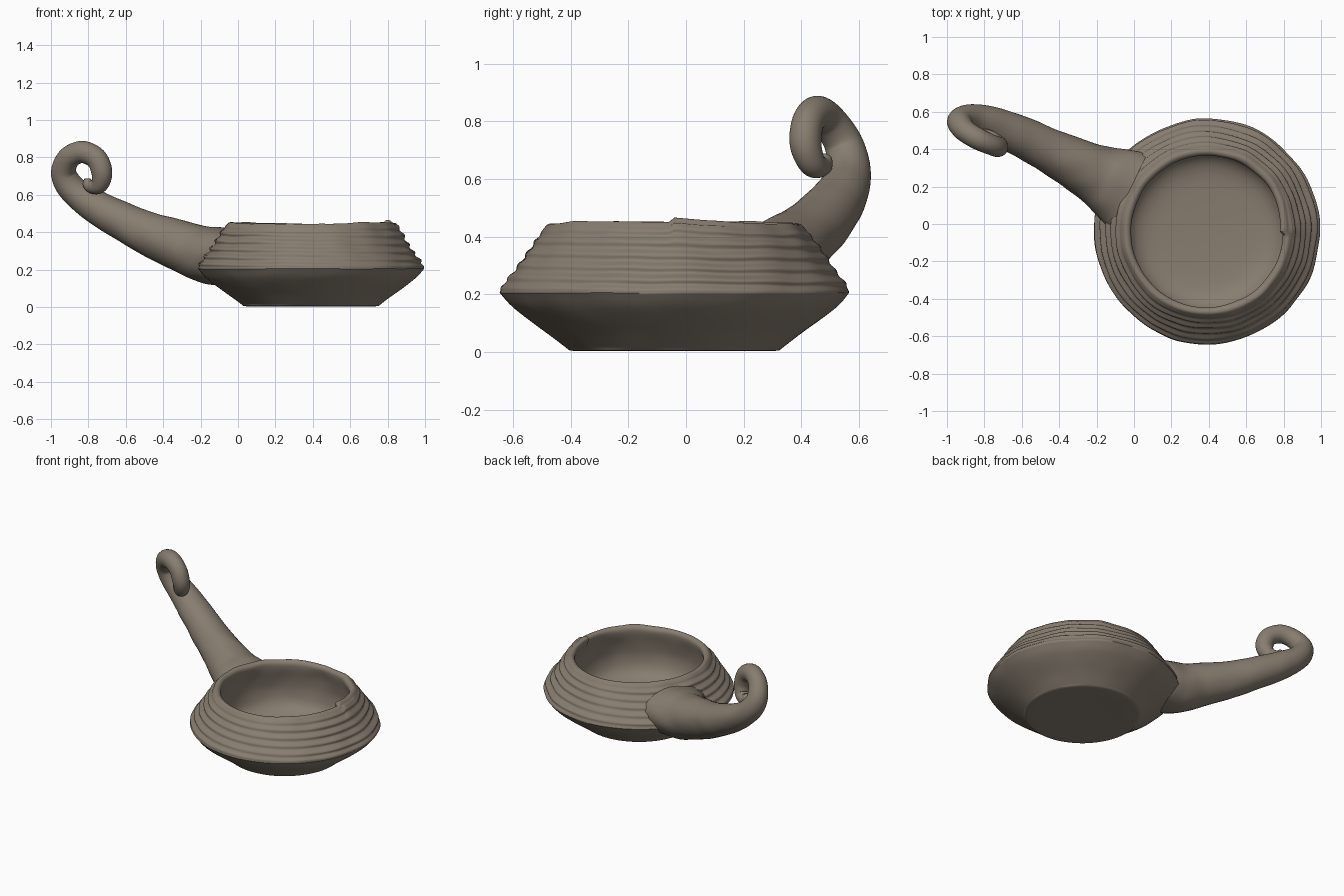
import bpy, bmesh, math
from mathutils import Vector, noise

if "Cube" in bpy.data.objects:
    bpy.data.objects.remove(bpy.data.objects["Cube"])

clay = bpy.data.materials.new("grey brown clay")
clay.diffuse_color = (0.246, 0.205, 0.162, 1)
clay.use_nodes = True
clay.node_tree.nodes["Principled BSDF"].inputs["Base Color"].default_value = clay.diffuse_color


def catmull(pts, steps):
    """Smooth curve through tuples of any length."""
    P = [pts[0]] + list(pts) + [pts[-1]]
    out = []
    for i in range(1, len(P) - 2):
        for s in range(steps):
            t = s / steps
            out.append([0.5 * (2 * b + (c - a) * t + (2 * a - 5 * b + 4 * c - d) * t * t
                               + (3 * b - a - 3 * c + d) * t ** 3)
                        for a, b, c, d in zip(P[i - 1], P[i], P[i + 1], P[i + 2])])
    out.append(list(pts[-1]))
    return out


def skin(name, rings, first, last):
    """Mesh from closed rings of points, with a fan to a point at each end."""
    bm = bmesh.new()
    rows = [[bm.verts.new(p) for p in ring] for ring in rings]
    n = len(rows[0])
    for a, b in zip(rows, rows[1:]):
        for i in range(n):
            j = (i + 1) % n
            bm.faces.new((a[i], a[j], b[j], b[i]))
    for row, pole in ((rows[0], first), (rows[-1], last)):
        p = bm.verts.new(pole)
        for i in range(n):
            bm.faces.new((row[i], row[(i + 1) % n], p))
    bmesh.ops.recalc_face_normals(bm, faces=bm.faces)
    me = bpy.data.meshes.new(name)
    bm.to_mesh(me)
    bm.free()
    me.materials.append(clay)
    ob = bpy.data.objects.new(name, me)
    bpy.context.collection.objects.link(ob)
    bpy.ops.object.select_all(action='DESELECT')
    ob.select_set(True)
    bpy.context.view_layer.objects.active = ob
    bpy.ops.object.shade_smooth_by_angle(angle=math.radians(50))
    return ob


# Bowl: base, sharp shoulder, ridged upper wall, rolled lip, hollow inside
CX, CY = 0.39, -0.04
foot = [(0.20, 0.006), (0.345, 0.004), (0.37, 0.012)]
lower = [(0.37, 0.012), (0.43, 0.058), (0.51, 0.115), (0.565, 0.160), (0.603, 0.205)]
upper = [(0.603, 0.205), (0.592, 0.235), (0.555, 0.285), (0.515, 0.345),
         (0.475, 0.405), (0.455, 0.432)]
inside = [(0.455, 0.432), (0.440, 0.447), (0.422, 0.447), (0.408, 0.432), (0.408, 0.40),
          (0.425, 0.32), (0.43, 0.23), (0.40, 0.14), (0.31, 0.09), (0.12, 0.076)]
profile = []
for part, steps, tag in ((foot, 3, "foot"), (lower, 5, "low"), (upper, 12, "up"), (inside, 4, "in")):
    profile += [(r, z, tag) for r, z in catmull(part, steps)[:-1]]
profile.append((0.12, 0.076, "in"))

SEG = 144
rings = []
for r0, z0, tag in profile:
    ring = []
    for i in range(SEG):
        th = 2 * math.pi * i / SEG
        r, z = r0, z0
        # end of the coil makes a small step on the rim
        step = max(0, 1 - th / 0.6)
        rim = max(0, min(1, (z - 0.36) / 0.08))
        z += 0.016 * step * rim + 0.005 * math.sin(2 * th + 2.2) * rim
        if tag == "in":
            r -= 0.018 * step * rim
        if tag == "up":
            fade = min(1, (z0 - 0.205) / 0.03, max(0, (0.432 - z0) / 0.03))
            wave = math.sin(2 * math.pi * (z0 - 0.2) / 0.042 + th)
            r += 0.008 * fade * wave * (0.75 + 0.25 * math.sin(th * 2 + 1))
        p = Vector((r * math.cos(th), r * math.sin(th), z))
        amount = 0.003 if tag == "foot" else 0.007
        p *= 1 + amount * noise.noise(p * 7) / 0.5
        ring.append((p.x + CX, p.y + CY, max(p.z, 0)))
    rings.append(ring)
skin("bowl", rings, (CX, CY, 0.008), (CX, CY, 0.074))

# Handle: x, y, z, half width, half height; flares at the bowl, curls at the tip
path = [
    (-0.03, 0.180, 0.270, 0.225, 0.150),
    (-0.12, 0.225, 0.275, 0.190, 0.155),
    (-0.20, 0.265, 0.290, 0.162, 0.146),
    (-0.30, 0.315, 0.325, 0.140, 0.135),
    (-0.45, 0.390, 0.380, 0.120, 0.120),
    (-0.60, 0.465, 0.450, 0.108, 0.105),
    (-0.75, 0.530, 0.530, 0.095, 0.090),
    (-0.87, 0.562, 0.615, 0.080, 0.076),
    (-0.932, 0.550, 0.710, 0.068, 0.068),
    (-0.905, 0.500, 0.795, 0.060, 0.061),
    (-0.835, 0.455, 0.828, 0.058, 0.060),
    (-0.760, 0.422, 0.795, 0.056, 0.059),
    (-0.728, 0.415, 0.720, 0.054, 0.057),
    (-0.742, 0.438, 0.655, 0.047, 0.047),
    (-0.785, 0.470, 0.645, 0.038, 0.036),
    (-0.812, 0.482, 0.672, 0.026, 0.026),
]
curve = catmull(path, 6)
side_ref = Vector((0.43, 0.90, 0)).normalized()
rings = []
for k, (x, y, z, w, h) in enumerate(curve):
    c = Vector((x, y, z))
    t = (Vector(curve[min(k + 1, len(curve) - 1)][:3])
         - Vector(curve[max(k - 1, 0)][:3])).normalized()
    side = (side_ref - side_ref.dot(t) * t).normalized()
    up = t.cross(side)
    ring = []
    for i in range(40):
        a = 2 * math.pi * i / 40
        p = c + side * (w * math.cos(a)) + up * (h * math.sin(a))
        p += (p - c) * 0.05 * noise.noise(p * 8)
        ring.append(p)
    rings.append(ring)
tip = Vector(curve[-1][:3]) + t * 0.018
skin("curled_handle", rings, curve[0][:3], tip)
